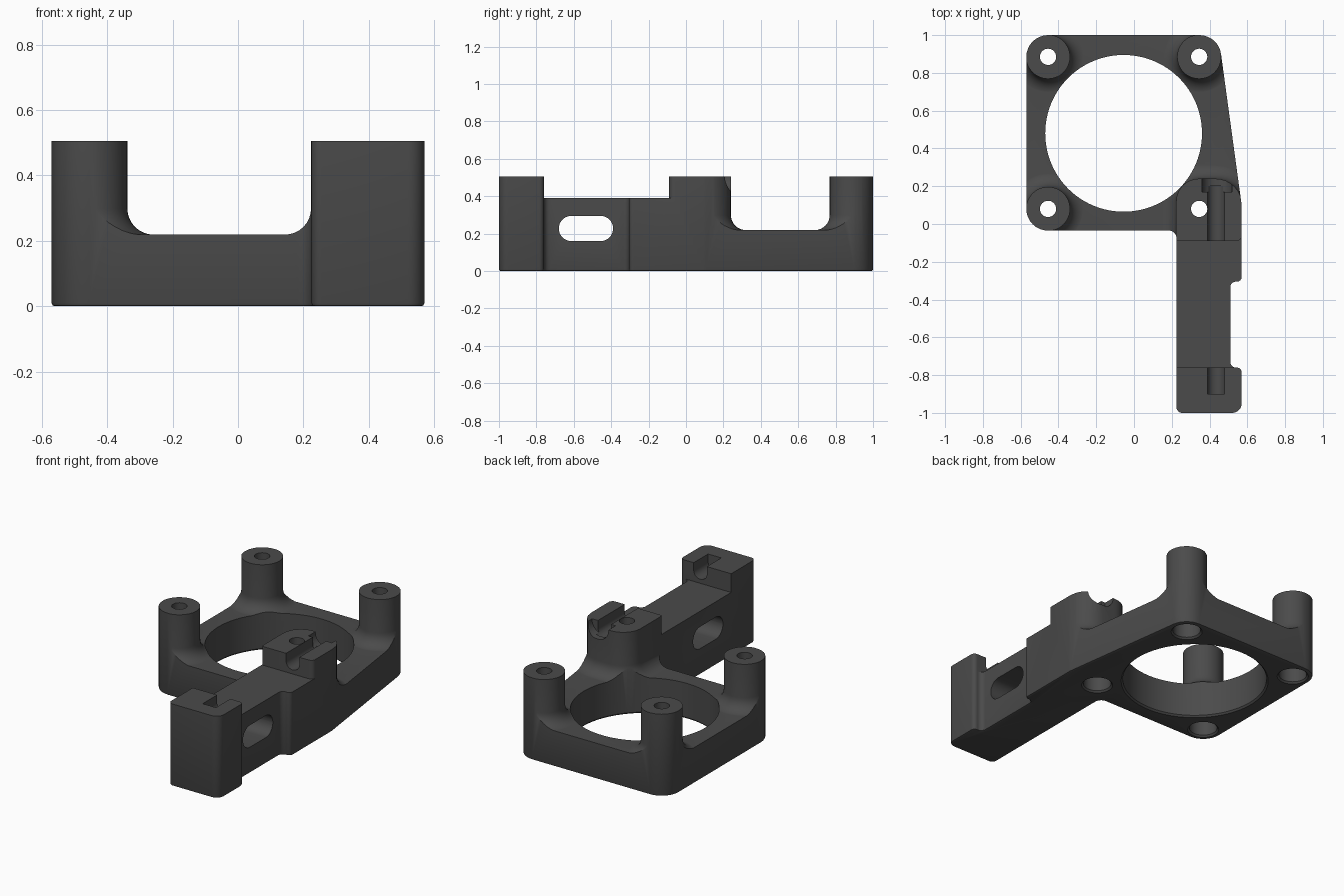
import bpy, bmesh, math
from mathutils import Vector

if "Cube" in bpy.data.objects:
    bpy.data.objects.remove(bpy.data.objects["Cube"])

TOP, PLATE, ARM = 0.505, 0.22, 0.39
HOLES = [(-0.455, 0.885), (0.345, 0.885), (-0.455, 0.08), (0.345, 0.08)]

mat = bpy.data.materials.new("dark grey plastic")
mat.diffuse_color = (0.07, 0.07, 0.07, 1)
mat.use_nodes = True
mat.node_tree.nodes["Principled BSDF"].inputs["Base Color"].default_value = mat.diffuse_color


def rounded(corners, seg=8):
    """Outline from (x, y, radius) corners."""
    out = []
    for i, (x, y, r) in enumerate(corners):
        p = Vector((x, y))
        a = (Vector(corners[i - 1][:2]) - p).normalized()
        b = (Vector(corners[(i + 1) % len(corners)][:2]) - p).normalized()
        if r <= 0:
            out.append(p)
            continue
        half = a.angle(b) / 2
        t = r / math.tan(half)
        c = p + (a + b).normalized() * (r / math.sin(half))
        s, e = p + a * t - c, p + b * t - c
        sweep = math.pi - 2 * half
        if s.x * e.y - s.y * e.x < 0:
            sweep = -sweep
        for k in range(seg + 1):
            w = sweep * k / seg
            out.append(c + Vector((s.x * math.cos(w) - s.y * math.sin(w),
                                   s.x * math.sin(w) + s.y * math.cos(w))))
    return out


def circle(x, y, r, n=48):
    return [Vector((x + r * math.cos(2 * math.pi * i / n),
                    y + r * math.sin(2 * math.pi * i / n))) for i in range(n)]


def rect(x0, x1, y0, y1, radii=(0, 0, 0, 0)):
    pts = [(x0, y0), (x1, y0), (x1, y1), (x0, y1)]
    return rounded([(*p, r) for p, r in zip(pts, radii)])


def loft(name, layers, axis="z", bevel=0):
    """Closed solid through (outline, height) layers along an axis."""
    place = {"z": lambda a, b, c: (a, b, c),
             "y": lambda a, b, c: (a, c, b),
             "x": lambda a, b, c: (c, a, b)}[axis]
    bm = bmesh.new()
    rings = [[bm.verts.new(place(p.x, p.y, h)) for p in o] for o, h in layers]
    n = len(rings[0])
    for lo, hi in zip(rings, rings[1:]):
        for i in range(n):
            j = (i + 1) % n
            bm.faces.new((lo[i], lo[j], hi[j], hi[i]))
    bottom = bm.faces.new(rings[0][::-1])
    bm.faces.new(rings[-1])
    bmesh.ops.recalc_face_normals(bm, faces=bm.faces[:])
    if bevel:
        bmesh.ops.bevel(bm, geom=list(bottom.edges), offset=bevel,
                        segments=2, profile=0.5, affect="EDGES")
    me = bpy.data.meshes.new(name)
    bm.to_mesh(me)
    bm.free()
    me.materials.append(mat)
    ob = bpy.data.objects.new(name, me)
    bpy.context.collection.objects.link(ob)
    return ob


def combine(target, tool, operation):
    mod = target.modifiers.new("combine", "BOOLEAN")
    mod.operation, mod.solver, mod.object = operation, "EXACT", tool
    bpy.context.view_layer.objects.active = target
    bpy.ops.object.modifier_apply(modifier=mod.name)
    bpy.data.objects.remove(tool)


def flared(name, outline_at, f=0.08, steps=8):
    """Upright part whose foot sweeps out into the plate."""
    layers = [(outline_at(f), 0.1)]
    for k in range(steps + 1):
        a = math.pi / 2 * k / steps
        layers.append((outline_at(f * (1 - math.sin(a)) + 0.0001),
                       PLATE - 0.001 + f * (1 - math.cos(a))))
    layers.append((outline_at(0), TOP))
    return loft(name, layers)


# Oversized plate slab, trimmed to the plan further down
bracket = loft("fan_bracket", [(rect(-0.8, 0.8, -1.2, 1.2), -0.1),
                               (rect(-0.8, 0.8, -1.2, 1.2), PLATE)])

# Three round posts with swept feet
for x, y in HOLES[:3]:
    combine(bracket, flared("post", lambda o: circle(x, y, 0.1165 + o)), "UNION")


# Squared boss with rounded rear corners
def boss_outline(o):
    return rect(0.2235 - o, 0.572 + o, -0.09 - o, 0.24 + o,
                (0.01 + o, 0.03 + o, 0.14 + o, 0.12 + o))


combine(bracket, flared("boss", boss_outline), "UNION")

# Arm and raised end block
arm = rect(0.2242, 0.7, -1.15, 0.06)
combine(bracket, loft("arm", [(arm, 0.05), (arm, ARM)]), "UNION")
end = rect(0.2, 0.72, -1.17, -0.76)
combine(bracket, loft("end_block", [(end, 0.07), (end, TOP)]), "UNION")

# Trim everything to the plan outline, with a softened lower edge
plan = rounded([(-0.57, -0.035, 0.115), (0.225, -0.035, 0.04),
                (0.225, -1, 0.03), (0.57, -1, 0.05),
                (0.57, -0.76, 0.025), (0.51, -0.76, 0.03),
                (0.51, -0.305, 0.03), (0.57, -0.305, 0.025),
                (0.57, 0.1, 0.1), (0.447, 1, 0.115), (-0.57, 1, 0.115)])
combine(bracket, loft("plan", [(plan, 0), (plan, 0.7)], bevel=0.01), "INTERSECT")

# Large round opening
combine(bracket, loft("opening", [(circle(-0.055, 0.48, r, 96), z) for r, z in
        ((0.428, -0.003), (0.415, 0.01), (0.415, 0.6))]), "DIFFERENCE")

# Screw holes with wide recesses underneath
for x, y in HOLES:
    combine(bracket, loft("screw_hole", [(circle(x, y, r), z) for r, z in
            ((0.093, -0.003), (0.08, 0.01), (0.08, 0.15), (0.043, 0.1501),
             (0.043, 0.6))]), "DIFFERENCE")

# Long slot through the arm
slot = rect(-0.68, -0.39, 0.16, 0.295, (0.067,) * 4)
combine(bracket, loft("slot", [(slot, 0.1), (slot, 0.7)], "x"), "DIFFERENCE")

# Round-bottomed pin grooves in the end block and boss
for x0, x1, depth, y0, y1 in ((0.39, 0.48, 0.09, -0.9, -0.7),
                              (0.39, 0.48, 0.09, -0.12, 0.2),
                              (0.36, 0.52, 0.075, 0.17, 0.3)):
    r = min(0.07, (x1 - x0) / 2 - 0.001)
    groove = rect(x0, x1, TOP - depth, 0.6, (r, r, 0, 0))
    combine(bracket, loft("groove", [(groove, y0), (groove, y1)], "y"), "DIFFERENCE")

# Smooth shading with sharp edges kept
bpy.ops.object.select_all(action="DESELECT")
bracket.select_set(True)
bpy.context.view_layer.objects.active = bracket
bpy.ops.object.shade_smooth_by_angle(angle=math.radians(30))
